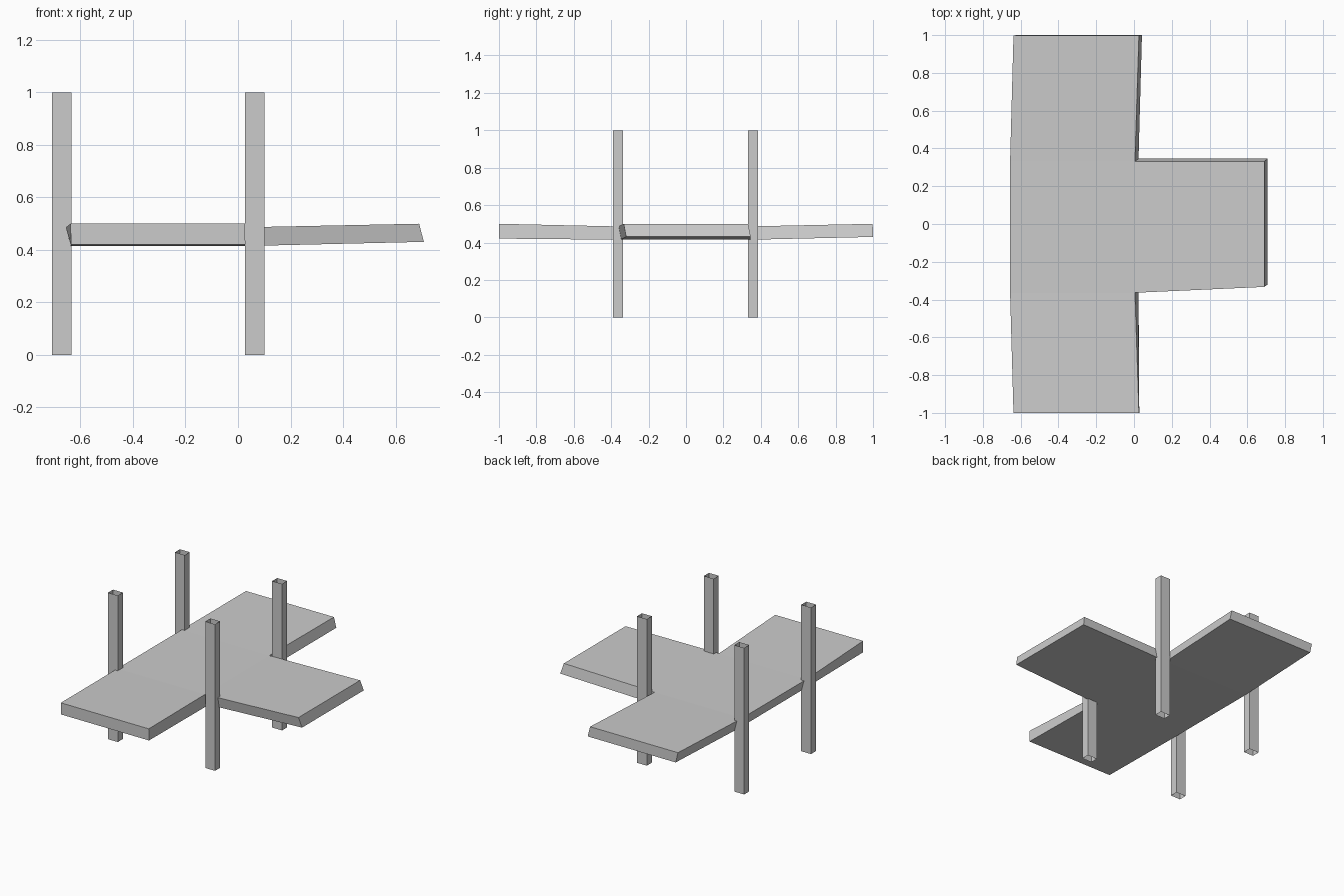
import bpy

if "Cube" in bpy.data.objects:
    bpy.data.objects.remove(bpy.data.objects["Cube"])


def make_mesh(name, verts, faces):
    mesh = bpy.data.meshes.new(name)
    mesh.from_pydata(verts, [], faces)
    mesh.update()
    obj = bpy.data.objects.new(name, mesh)
    bpy.context.collection.objects.link(obj)
    return obj


# Slab: T-shaped outline, dipping slightly at the crossing, with a skewed underside
top = [
    (-0.638, -1.0, 0.5), (0.026, -1.0, 0.5),         # front wing end
    (0.005, -0.364, 0.486),                          # inner corner
    (0.69, -0.333, 0.5), (0.69, 0.332, 0.5),         # side arm end
    (0.005, 0.331, 0.486),                           # inner corner
    (0.026, 0.998, 0.5), (-0.638, 0.998, 0.5),       # back wing end
    (-0.656, 0.331, 0.486), (-0.656, -0.364, 0.486), # straight side
]
bottom = [
    (-0.636, -1.0, 0.421), (0.028, -1.0, 0.421),
    (0.024, -0.349, 0.415),
    (0.708, -0.32, 0.431), (0.708, 0.346, 0.431),
    (0.024, 0.346, 0.415),
    (0.042, 1.0, 0.43), (-0.622, 1.0, 0.43),
    (-0.637, 0.346, 0.415), (-0.637, -0.349, 0.415),
]
n = len(top)
panels = [(0, 1, 2, 9), (9, 2, 5, 8), (2, 3, 4, 5), (8, 5, 6, 7)]
faces = list(panels)
faces += [tuple(i + n for i in reversed(p)) for p in panels]
faces += [(i, i + n, (i + 1) % n + n, (i + 1) % n) for i in range(n)]
make_mesh("slab", top + bottom, faces)


# Posts: square tubes, open at both ends
def post(name, x0, x1, y0, y1):
    ring = [(x0, y0), (x1, y0), (x1, y1), (x0, y1)]
    verts = [(x, y, z) for z in (0, 1) for x, y in ring]
    sides = [(i, (i + 1) % 4, (i + 1) % 4 + 4, i + 4) for i in range(4)]
    make_mesh(name, verts, sides)


for x_name, x0, x1 in (("left", -0.709, -0.635), ("right", 0.026, 0.1)):
    for y_name, y0, y1 in (("front", -0.39, -0.336), ("back", 0.332, 0.386)):
        post(f"{y_name}_{x_name}_post", x0, x1, y0, y1)
